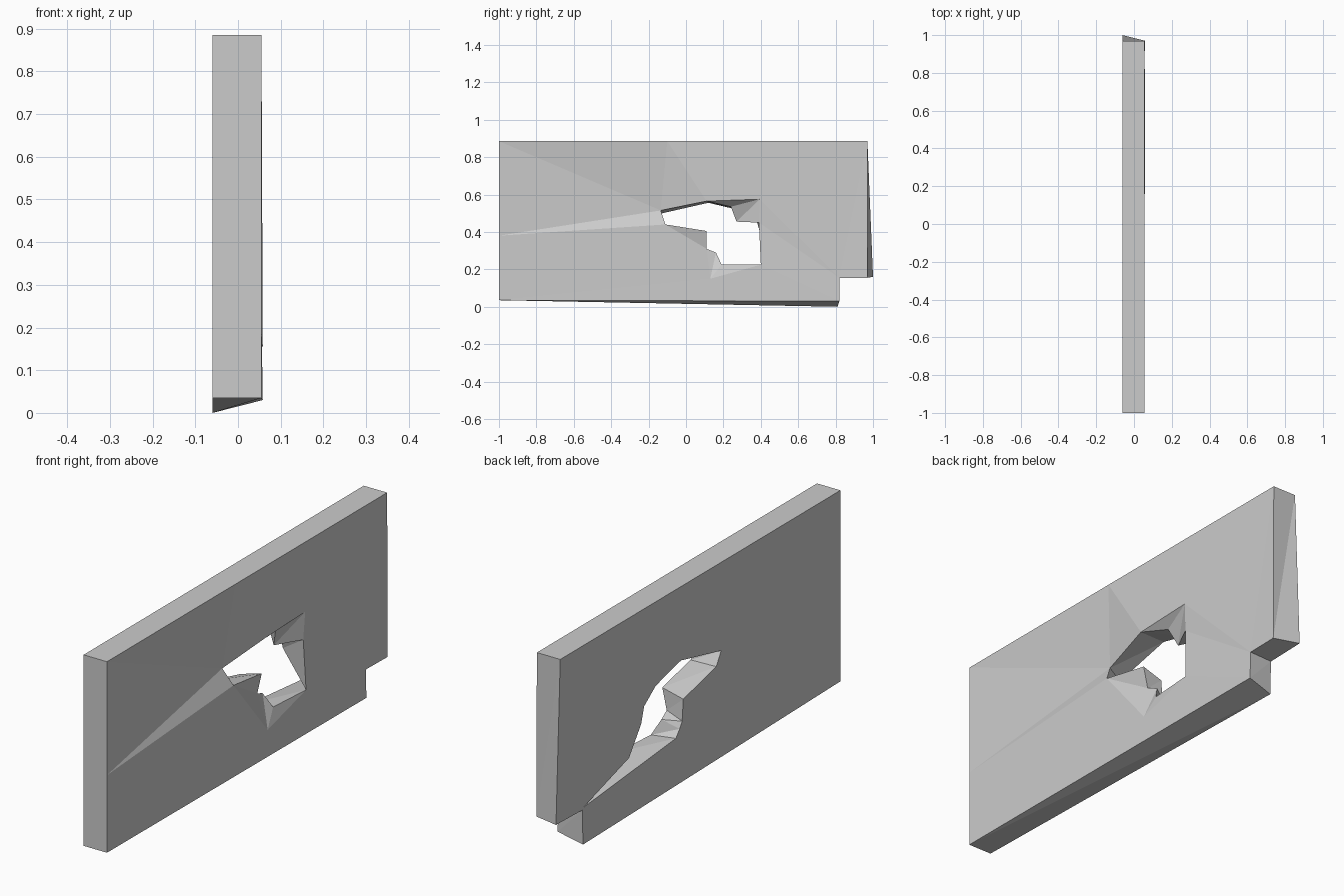
import bpy, bmesh

if "Cube" in bpy.data.objects:
    bpy.data.objects.remove(bpy.data.objects["Cube"])

XF, XB = 0.055, -0.06   # front-side and back-side planes of the slab

# Wall outline: (x, y, z) on the +x side, (y, z) on the -x side
outline = [
    ((XF, -1, .035), (-1, .035)),
    ((.058, .82, .03), (.81, 0)),
    ((XF, .82, .155), (.815, .155)),
    ((.058, .97, .155), (1, .16)),
    ((XF, .97, .885), (.97, .885)),
    ((XF, .2, .885), (.2, .885)),
    ((XF, .12, .885), (.12, .885)),
    ((XF, -.1, .885), (-.1, .885)),
    ((XF, -1, .885), (-1, .885)),
    ((XF, -1, .59), (-1, .59)),
    ((XF, -1, .45), (-1, .45)),
    ((XF, -1, .38), (-1, .38)),
]

# Broken hole: surface rim, chipped inner rim, and rim on the -x side
chip_top, chip_low = (XF, .394, .575), (XF, .13, .15)
left, top = (.017, -.135, .515), (XF, .11, .565)
right, corner = (.048, .39, .45), (XF, .4, .225)
low, mid, lip = (.018, .11, .31), (.04, .11, .405), (XF, -.11, .44)
hole = [
    (left, left, (-.162, .492)),
    (top, top, (.12, .556)),
    (chip_top, (.016, .24, .535), (.25, .525)),
    (chip_top, (-.013, .27, .455), (.303, .508)),
    (right, right, (.38, .451)),
    (corner, corner, (.401, .38)),
    (corner, corner, (.486, .262)),
    (corner, corner, (.807, .164)),
    (chip_low, (.04, .19, .225), (.157, .223)),
    (chip_low, (.009, .16, .29), (.13, .255)),
    (low, low, (.113, .283)),
    (mid, mid, (.105, .378)),
    (lip, lip, (-.127, .434)),
]

bm = bmesh.new()
cache = {}


def vert(p):
    if p not in cache:
        cache[p] = bm.verts.new(p)
    return cache[p]


def ring(points):
    return [vert(p) for p in points]


def bridge(a, b):
    """Triangulated strip between two closed loops, skipping shared points."""
    n = len(a)
    for i in range(n):
        j = (i + 1) % n
        for tri in ((a[i], a[j], b[j]), (a[i], b[j], b[i])):
            if len(set(tri)) == 3 and not bm.faces.get(tri):
                bm.faces.new(tri)


def fill(loops, normal):
    """Fill the area between an outline and a hole."""
    edges = set()
    for loop in loops:
        for a, b in zip(loop, loop[1:] + loop[:1]):
            if a != b:
                edges.add(bm.edges.get((a, b)) or bm.edges.new((a, b)))
    bmesh.ops.triangle_fill(bm, edges=list(edges), use_beauty=True, normal=normal)


def back(p):
    return (XB, p[0], p[1])


out_f = ring(p[0] for p in outline)
out_b = ring(back(p[1]) for p in outline)
rim = ring(p[0] for p in hole)
inner = ring(p[1] for p in hole)
rim_b = ring(back(p[2]) for p in hole)

# Both large faces, then the slab edges, chips and hole walls
fill((out_f, rim), (1, 0, 0))
fill((out_b, rim_b), (-1, 0, 0))
bridge(out_f, out_b)
bridge(rim, inner)
bridge(inner, rim_b)
bmesh.ops.recalc_face_normals(bm, faces=bm.faces[:])

mesh = bpy.data.meshes.new("broken_wall")
bm.to_mesh(mesh)
bm.free()
bpy.context.collection.objects.link(bpy.data.objects.new("broken_wall", mesh))
